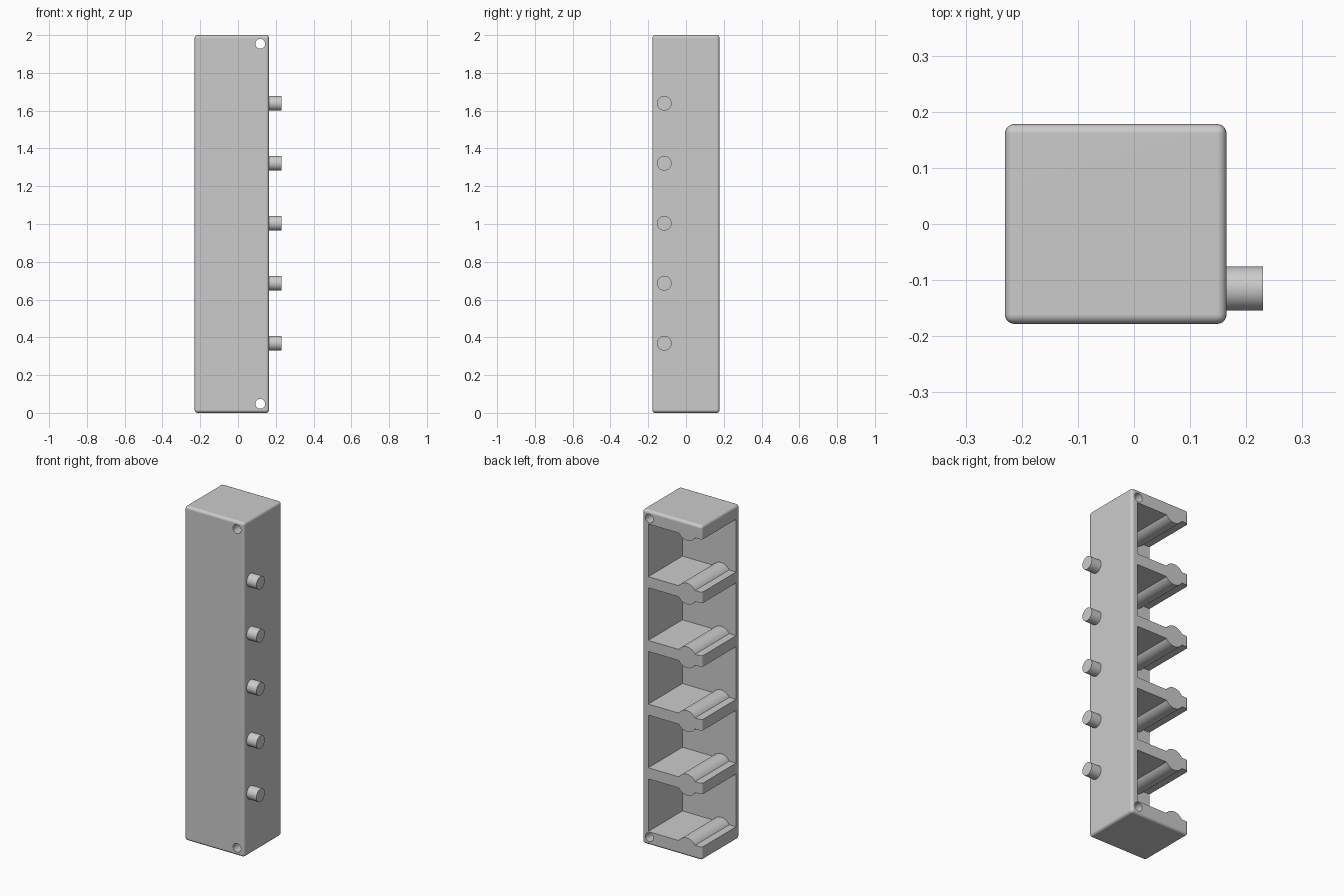
import bpy
import bmesh
import math
from mathutils import Matrix

cube = bpy.data.objects.get("Cube")
if cube:
    bpy.data.objects.remove(cube, do_unlink=True)

X0, X1, HALF_Y, HEIGHT = -0.23, 0.165, 0.178, 2.0
PITCH, CELL_HALF = 0.381, 0.1575          # compartment spacing and half height
RIB_X, RIB_R = -0.131, 0.063              # round rib along each shelf

grey = bpy.data.materials.new("plain grey")
grey.use_nodes = True
COLOUR = (0.6, 0.6, 0.6, 1)
grey.diffuse_color = COLOUR
grey.node_tree.nodes["Principled BSDF"].inputs["Base Color"].default_value = COLOUR


def add_object(name, bm):
    bmesh.ops.recalc_face_normals(bm, faces=bm.faces)
    mesh = bpy.data.meshes.new(name)
    bm.to_mesh(mesh)
    bm.free()
    mesh.materials.append(grey)
    obj = bpy.data.objects.new(name, mesh)
    bpy.context.collection.objects.link(obj)
    return obj


def cylinder(name, radius, length, centre, axis):
    bm = bmesh.new()
    turn = Matrix.Rotation(math.pi / 2, 4, axis)
    bmesh.ops.create_cone(bm, cap_ends=True, segments=48, radius1=radius, radius2=radius,
                          depth=length, matrix=Matrix.Translation(centre) @ turn)
    return add_object(name, bm)


def smooth(obj):
    bpy.ops.object.select_all(action='DESELECT')
    obj.select_set(True)
    bpy.context.view_layer.objects.active = obj
    bpy.ops.object.shade_smooth_by_angle(angle=math.radians(32))


# Rounded solid body
bm = bmesh.new()
bmesh.ops.create_cube(bm, size=1)
bmesh.ops.scale(bm, vec=(X1 - X0, 2 * HALF_Y, HEIGHT), verts=bm.verts)
bmesh.ops.translate(bm, vec=((X0 + X1) / 2, 0, HEIGHT / 2), verts=bm.verts)
bmesh.ops.bevel(bm, geom=bm.edges[:], offset=0.017, segments=5, profile=0.5, affect='EDGES')
body = add_object("rack_body", bm)


# Compartment cutter: a rectangle with a rounded dent above and below, open to back and side
def cell_cutter(name, z):
    rib_offset = PITCH / 2                # rib axis lies at mid shelf
    half_angle = math.acos((rib_offset - CELL_HALF) / RIB_R)
    steps = 16
    arc = []
    for i in range(steps + 1):
        a = half_angle * (2 * i / steps - 1)
        arc.append((RIB_X + RIB_R * math.sin(a), rib_offset - RIB_R * math.cos(a)))
    upper = [(-0.4, CELL_HALF)] + arc + [(0.125, CELL_HALF)]
    outline = upper + [(x, -h) for x, h in reversed(upper)]
    bm = bmesh.new()
    face = bm.faces.new([bm.verts.new((x, -HALF_Y + 0.033, z + h)) for x, h in outline])
    grown = bmesh.ops.extrude_face_region(bm, geom=[face])["geom"]
    bmesh.ops.translate(bm, vec=(0, 0.6, 0),
                        verts=[v for v in grown if isinstance(v, bmesh.types.BMVert)])
    return add_object(name, bm)


cutters = [cell_cutter(f"cell_cutter_{i + 1}", HEIGHT / 2 + (i - 2) * PITCH) for i in range(5)]

# Screw holes through the top and bottom shelves
for label, z in (("bottom", 0.048), ("top", 1.954)):
    cutters.append(cylinder(f"{label}_hole_cutter", 0.026, 1, (0.118, 0, z), 'X'))

bpy.context.view_layer.objects.active = body
for cutter in cutters:
    cutter.hide_render = True
    cut = body.modifiers.new(cutter.name, 'BOOLEAN')
    cut.operation = 'DIFFERENCE'
    cut.solver = 'EXACT'
    cut.object = cutter
    bpy.ops.object.modifier_apply(modifier=cut.name)
for cutter in cutters:
    bpy.data.objects.remove(cutter, do_unlink=True)
smooth(body)
weighted = body.modifiers.new("even shading", 'WEIGHTED_NORMAL')
weighted.keep_sharp = True

# Row of pegs on the side wall
for i in range(5):
    start = X1 - 0.02
    peg = cylinder(f"side_peg_{i + 1}", 0.039, 0.23 - start,
                   ((start + 0.23) / 2, -0.115, 1.004 + (i - 2) * 0.3175), 'Y')
    smooth(peg)
